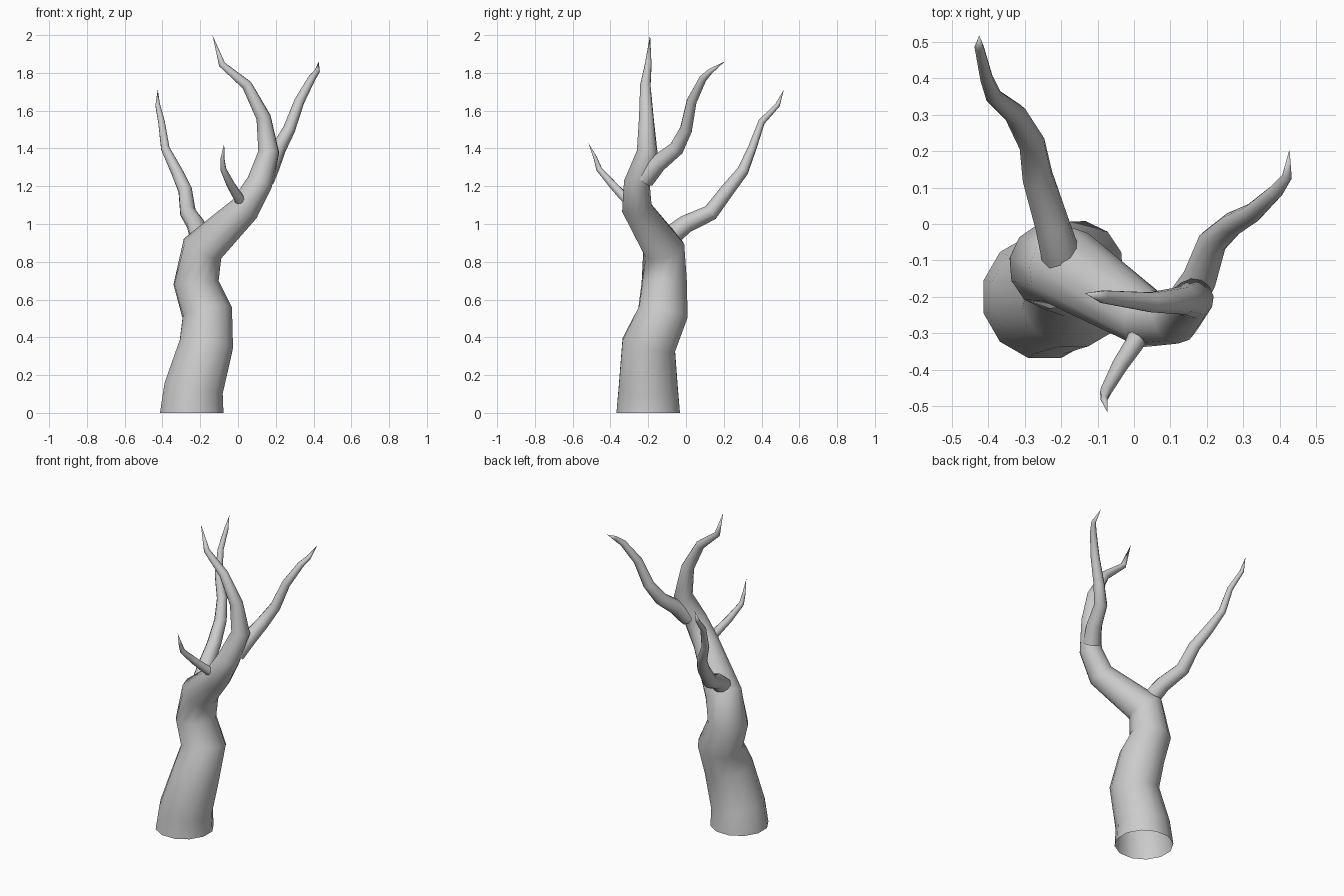
import bpy, bmesh, math
from mathutils import Vector


def limb(name, pts, sides, flat_start=False):
    """Tapered tube through (x, y, z, radius) points, ending in a point."""
    P = [Vector(p[:3]) for p in pts]
    bm = bmesh.new()
    rings = []
    side = Vector((1, 0, 0))
    for i in range(len(P) - 1):
        t = (P[i + 1] - P[i]).normalized()
        if i:
            t = (t + (P[i] - P[i - 1]).normalized()).normalized()
        elif flat_start:
            t = Vector((0, 0, 1))
        # carry the side direction along the limb so it does not twist
        side = (side - t * side.dot(t)).normalized()
        up = t.cross(side)
        ring = []
        for k in range(sides):
            a = 2 * math.pi * (k + 0.5) / sides
            ring.append(bm.verts.new(P[i] + (side * math.cos(a) + up * math.sin(a)) * pts[i][3]))
        rings.append(ring)
    for a, b in zip(rings, rings[1:]):
        for k in range(sides):
            n = (k + 1) % sides
            bm.faces.new((a[k], a[n], b[n], b[k]))
    tip = bm.verts.new(P[-1])
    for k in range(sides):
        bm.faces.new((rings[-1][k], rings[-1][(k + 1) % sides], tip))
    for f in bm.faces:
        f.smooth = True
    me = bpy.data.meshes.new(name)
    bm.to_mesh(me)
    bm.free()
    ob = bpy.data.objects.new(name, me)
    bpy.context.collection.objects.link(ob)
    return ob


# main trunk, open underneath, winding up to the top tip
limb("trunk", [
    (-.245, -.2, 0, .174), (-.235, -.2, .13, .162), (-.168, -.197, .36, .147),
    (-.163, -.122, .53, .136), (-.222, -.115, .69, .122), (-.188, -.118, .87, .112),
    (.035, -.26, 1.08, .08), (.115, -.26, 1.22, .069), (.163, -.205, 1.38, .056),
    (.135, -.21, 1.565, .039), (.047, -.215, 1.735, .028), (-.085, -.2, 1.845, .018),
    (-.135, -.19, 2.0, 0)], 12, True)

# long branch to the back left
limb("back_left_branch", [
    (-.2, -.09, .93, .055), (-.225, 0, 1.0, .048), (-.265, .13, 1.06, .043),
    (-.28, .22, 1.18, .037), (-.325, .3, 1.28, .031), (-.385, .35, 1.4, .023),
    (-.405, .4, 1.54, .018), (-.425, .485, 1.63, .013), (-.425, .518, 1.71, 0)], 10)

# branch to the back right
limb("back_right_branch", [
    (.14, -.22, 1.24, .055), (.18, -.15, 1.32, .047), (.215, -.05, 1.4, .04),
    (.27, 0, 1.5, .033), (.325, .03, 1.65, .027), (.39, .09, 1.77, .02),
    (.42, .13, 1.81, .014), (.427, .205, 1.86, 0)], 10)

# small twig at the front
limb("front_twig", [
    (.02, -.29, 1.11, .03), (0, -.33, 1.145, .026), (-.04, -.39, 1.21, .022),
    (-.078, -.46, 1.29, .016), (-.082, -.48, 1.35, .01), (-.073, -.517, 1.43, 0)], 8)
